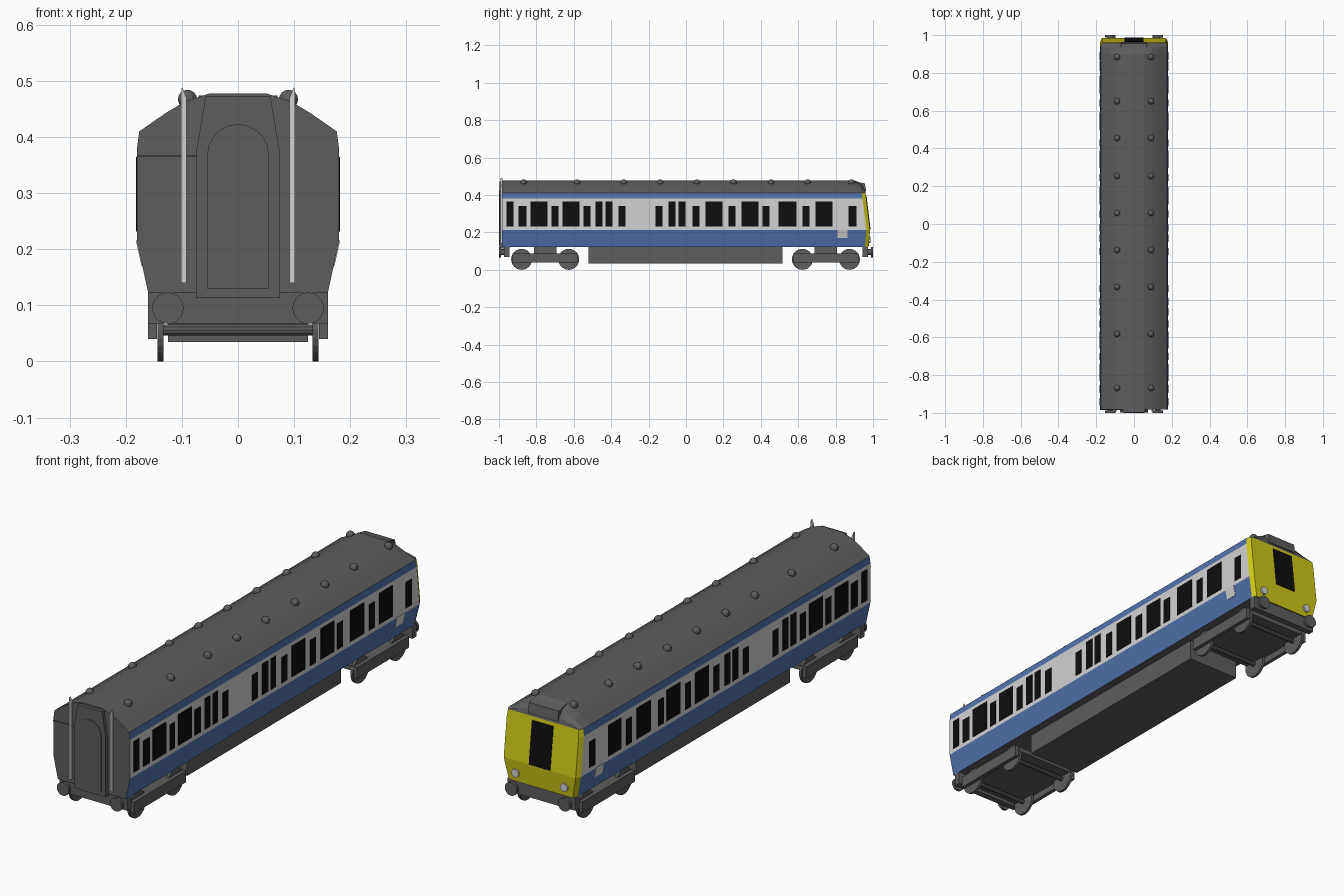
import bpy, bmesh, math
from mathutils import Vector

if "Cube" in bpy.data.objects:
    bpy.data.objects.remove(bpy.data.objects["Cube"])

def mat(name, rgb):
    m = bpy.data.materials.new(name)
    m.diffuse_color = (*rgb, 1)
    m.use_nodes = True
    m.node_tree.nodes["Principled BSDF"].inputs["Base Color"].default_value = m.diffuse_color
    return m

GREY = mat("dark grey", (0.11, 0.11, 0.11))
BLUE = mat("rail blue", (0.085, 0.17, 0.42))
WHITE = mat("pale grey", (0.65, 0.65, 0.65))
YELLOW = mat("warning yellow", (0.62, 0.58, 0.008))
BLACK = mat("window black", (0.004, 0.004, 0.004))

def finish(name, bm, *mats):
    bmesh.ops.recalc_face_normals(bm, faces=bm.faces)
    me = bpy.data.meshes.new(name)
    bm.to_mesh(me)
    bm.free()
    ob = bpy.data.objects.new(name, me)
    bpy.context.collection.objects.link(ob)
    for m in mats:
        me.materials.append(m)
    return ob

def prism(name, pts, vec, m):
    """Extrude a closed outline along a vector."""
    bm = bmesh.new()
    f = bm.faces.new([bm.verts.new(p) for p in pts])
    ext = bmesh.ops.extrude_face_region(bm, geom=[f], use_keep_orig=True)
    verts = [g for g in ext["geom"] if isinstance(g, bmesh.types.BMVert)]
    bmesh.ops.translate(bm, verts=verts, vec=vec)
    return finish(name, bm, m)

def box(name, x0, x1, y0, y1, z0, z1, m=GREY):
    return prism(name, [(x0, y0, z0), (x1, y0, z0), (x1, y1, z0), (x0, y1, z0)], (0, 0, z1 - z0), m)

def disc(name, c, r, depth, axis, m=GREY, n=20):
    """Cylinder centred on c along the x or y axis."""
    pts = []
    for i in range(n):
        a = 2 * math.pi * i / n
        u, v = r * math.cos(a), r * math.sin(a)
        pts.append((c[0] - depth / 2, c[1] + u, c[2] + v) if axis == "x"
                   else (c[0] + u, c[1] - depth / 2, c[2] + v))
    return prism(name, pts, (depth, 0, 0) if axis == "x" else (0, depth, 0), m)

# Body shell: half profile lofted along y, coloured by height band
PROFILE = [(0.16, 0.122), (0.18, 0.214), (0.18, 0.38), (0.176, 0.41),
           (0.13, 0.442), (0.095, 0.463), (0.05, 0.478)]

def lean(z):
    return -0.12 * max(0, z - 0.214) - 0.08 * max(0, 0.214 - z)

# y, lean amount, width scale, roof height scale
RINGS = [(-0.983, 0, 1, 1), (0.90, 0, 1, 1), (0.964, 1, 1, 0.8), (0.984, 1, 0.94, 0.4)]
bm = bmesh.new()
loops = []
for y, k, sx, sz in RINGS:
    side = []
    for s in (1, -1):
        half = []
        for x, z in PROFILE:
            zz = z if z <= 0.41 else 0.41 + (z - 0.41) * sz
            half.append(bm.verts.new((s * x * sx, y + k * lean(z), zz)))
        side.append(half)
    loops.append(side[0] + side[1][::-1])
n, h = len(loops[0]), len(PROFILE)
for r in range(len(RINGS) - 1):
    for i in range(n):
        j = (i + 1) % n
        f = bm.faces.new((loops[r][i], loops[r][j], loops[r + 1][j], loops[r + 1][i]))
        band = i if i < h else n - 2 - i
        if i != n - 1 and band < 3:
            f.material_index = 3 if r == 2 else (1, 2, 1)[band]
for ring, last in ((loops[0], False), (loops[-1], True)):
    for i in range(h - 1):
        f = bm.faces.new((ring[i], ring[i + 1], ring[n - 2 - i], ring[n - 1 - i]))
        f.material_index = 3 if last and i < 3 else 0
finish("carriage_body", bm, GREY, BLUE, WHITE, YELLOW)

# Side windows: (start, end, tall) along y
WINDOWS = [(-.96, -.922, 1), (-.896, -.853, 0), (-.832, -.74, 1), (-.719, -.682, 0),
           (-.66, -.57, 1), (-.548, -.51, 0), (-.484, -.446, 1), (-.43, -.393, 1),
           (-.361, -.323, 0), (-.163, -.126, 0), (-.094, -.056, 1), (-.04, -.003, 1),
           (.035, .072, 0), (.104, .195, 1), (.227, .265, 0), (.297, .388, 1),
           (.409, .447, 0), (.495, .59, 1), (.623, .66, 0), (.692, .783, 1), (.869, .911, 0)]
for s in (1, -1):
    for a, b, tall in WINDOWS:
        top = 0.364 if tall else 0.342
        prism("side_window", [(s * .178, a, .232), (s * .178, b, .232), (s * .178, b, top), (s * .178, a, top)],
              (s * .004, 0, 0), BLACK)
    # pale panel dropping into the lower stripe
    prism("side_panel", [(s * .169, .81, .17), (s * .169, .863, .17), (s * .179, .863, .216), (s * .179, .81, .216)],
          (s * .003, 0, 0), WHITE)

# Cab end: window, lamps, roof sign box
yw = lambda z: 0.982 + lean(z)
prism("cab_window", [(x, yw(z), z) for x, z in ((-.05, .215), (.05, .215), (.05, .395), (-.05, .395))],
      (0, .005, 0), BLACK)
for s in (1, -1):
    disc("cab_lamp", (s * .115, .982, .16), .017, .01, "y", WHITE, 16)
prism("roof_sign_box", [(-.07, .90, .42), (-.07, .963, .42), (-.07, .956, .462), (-.07, .90, .474)],
      (.14, 0, 0), GREY)

# Front end: gangway, arched door, rail, poles
gang = [(.075, .113), (.075, .37), (.058, .472), (-.058, .472), (-.075, .37), (-.075, .113)]
prism("gangway", [(x, -.997, z) for x, z in gang], (0, .03, 0), GREY)
arch = [(-.055, .13), (.055, .13)] + [(.055 * math.cos(math.pi * i / 10), .368 + .055 * math.sin(math.pi * i / 10))
                                      for i in range(11)]
prism("gangway_door", [(x, -1.0, z) for x, z in arch], (0, .005, 0), GREY)
box("end_rail", -.18, -.07, -.986, -.98, .364, .368)
for s in (1, -1):
    pole = [(-.005, .14), (.005, .14), (.005, .47), (s * .003, .49), (-.005, .47)]
    prism("end_pole", [(s * .097 + x, -.992, z) for x, z in pole], (0, .01, 0), WHITE)

# Roof ventilators
for y in (.884, .65, .455, .254, .058, -.138, -.333, -.582, -.868):
    for x in (-.09, .09):
        bm = bmesh.new()
        bmesh.ops.create_uvsphere(bm, u_segments=12, v_segments=8, radius=.017)
        bmesh.ops.translate(bm, verts=bm.verts, vec=Vector((x, y, .467)))
        finish("roof_vent", bm, GREY)

# Buffer beams and buffers
for e in (1, -1):
    box("buffer_beam", -.16, .16, *sorted((e * .945, e * .972)), .068, .123)
    for s in (1, -1):
        disc("buffer_head", (s * .125, e * .994, .095), .028, .012, "y")
        disc("buffer_stem", (s * .125, e * .975, .095), .015, .04, "y", n=12)

# Underframe equipment box
box("underframe_box", -.125, .125, -.52, .515, .035, .123)

# Bogies: top plate, side frames, wheels, axles
for c in (-.753, .748):
    box("bogie_plate", -.16, .16, c - .175, c + .175, .068, .088)
    box("bogie_pivot", -.06, .06, c - .06, c + .06, .085, .123)
    for s in (1, -1):
        box("bogie_side_frame", *sorted((s * .144, s * .16)), c - .175, c + .175, .04, .088)
    for dy in (-.126, .126):
        disc("axle", (0, c + dy, .056), .01, .28, "x", n=10)
        for s in (1, -1):
            disc("wheel", (s * .138, c + dy, .056), .056, .011, "x", n=24)
